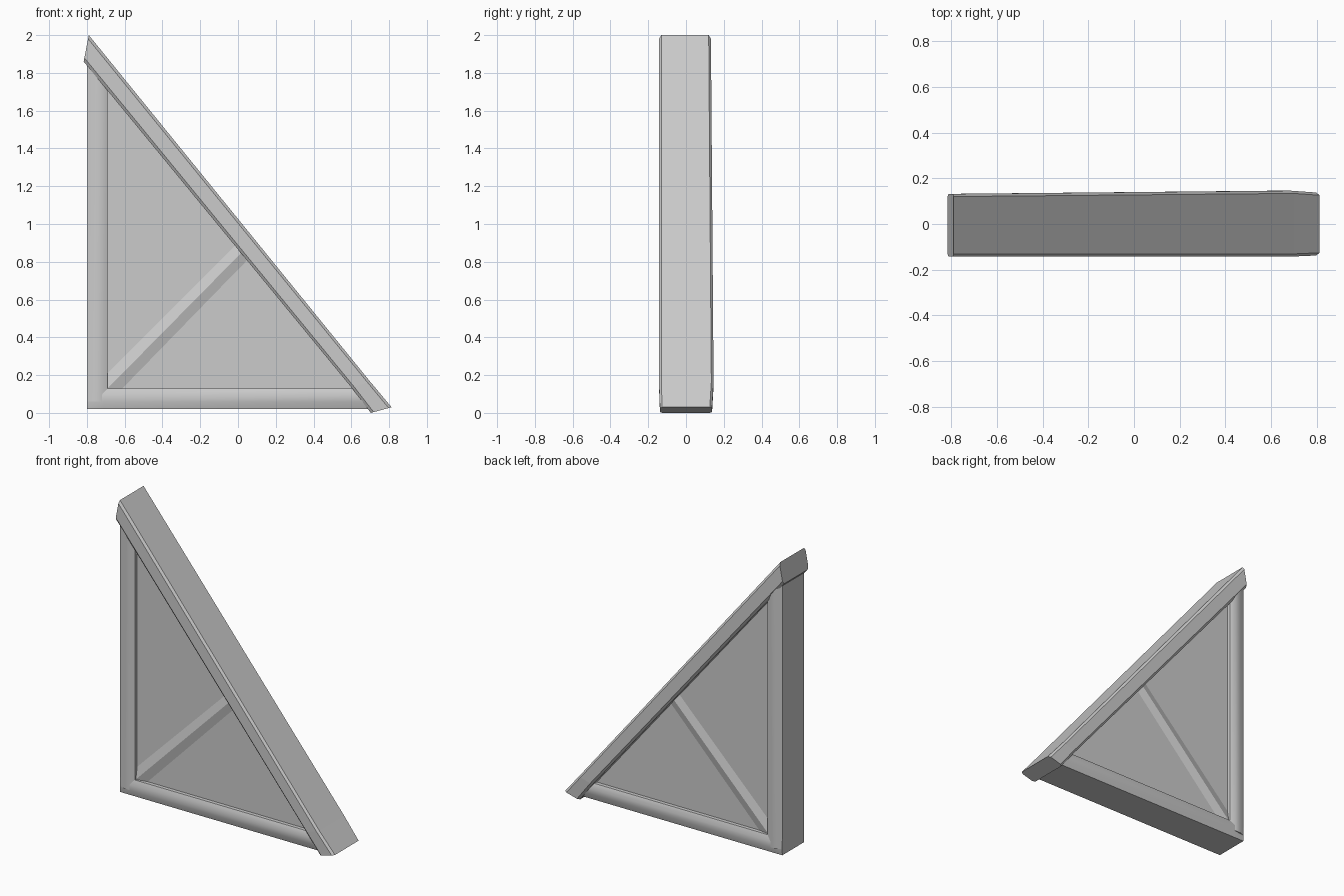
import bpy, bmesh
from math import radians

if "Cube" in bpy.data.objects:
    bpy.data.objects.remove(bpy.data.objects["Cube"])


def finish(name, bm, smooth=None):
    bmesh.ops.recalc_face_normals(bm, faces=bm.faces)
    me = bpy.data.meshes.new(name)
    bm.to_mesh(me)
    bm.free()
    ob = bpy.data.objects.new(name, me)
    bpy.context.collection.objects.link(ob)
    if smooth:
        bpy.context.view_layer.objects.active = ob
        ob.select_set(True)
        bpy.ops.object.shade_smooth_by_angle(angle=radians(smooth))
        ob.select_set(False)
    return ob


def beam(name, rings, smooth=None):
    """Each ring: outer (x,z), inner (x,z), profile of (t across, y front, y back)."""
    bm = bmesh.new()
    loops = []
    for o, i, prof in rings:
        pt = lambda t, y: bm.verts.new((o[0] + (i[0] - o[0]) * t, y, o[1] + (i[1] - o[1]) * t))
        loops.append([pt(t, f) for t, f, b in prof] + [pt(t, b) for t, f, b in reversed(prof)])
    n = len(loops[0])
    for a, b in zip(loops, loops[1:]):
        for k in range(n):
            bm.faces.new((a[k], a[(k + 1) % n], b[(k + 1) % n], b[k]))
    bm.faces.new(loops[0])
    bm.faces.new(loops[-1])
    return finish(name, bm, smooth)


def section(edge, crown):
    # rounded board section, symmetric front to back
    return [(t, -y, y) for t, y in ((0, edge), (0.35, crown), (0.7, crown), (1, edge))]


def rafter_section(front, back):
    c = 0.012
    return [(0, -front + c, back - c), (0.14, -front, back),
            (0.86, -front, back), (1, -front + c, back - c)]


full, flat = section(0.115, 0.13), section(0.115, 0.116)

# upright post, top end buried in the rafter
beam("post", [((-0.80, 0.06), (-0.69, 0.06), full),
              ((-0.80, 1.86), (-0.69, 1.73), full)], 25)

# bottom beam with tapered left end
beam("bottom_beam", [((-0.80, 0.02), (-0.80, 0.13), flat),
                     ((-0.71, 0.02), (-0.71, 0.13), full),
                     ((0.72, 0.02), (0.63, 0.13), full)], 25)

# sloping rafter, slightly thicker toward its foot
beam("rafter", [((-0.79, 2.00), (-0.817, 1.86), rafter_section(0.143, 0.132)),
                ((0.70, 0.165), (0.60, 0.135), rafter_section(0.143, 0.146)),
                ((0.813, 0.03), (0.703, 0.0), rafter_section(0.138, 0.138))])

# diagonal brace, low ridge showing on both faces of the panel
ridge = [(0, -0.088, 0.088), (0.5, -0.105, 0.105), (1, -0.088, 0.088)]
beam("brace", [((-0.73, 0.18), (-0.65, 0.08), ridge),
               ((-0.02, 0.89), (0.06, 0.81), ridge)], 25)

# infill panel
bm = bmesh.new()
face = bm.faces.new([bm.verts.new((x, -0.09, z)) for x, z in
                     ((-0.73, 0.09), (0.65, 0.09), (-0.73, 1.78))])
ext = bmesh.ops.extrude_face_region(bm, geom=[face], use_keep_orig=True)
top = [v for v in ext["geom"] if isinstance(v, bmesh.types.BMVert)]
bmesh.ops.translate(bm, verts=top, vec=(0, 0.18, 0))
finish("panel", bm)
